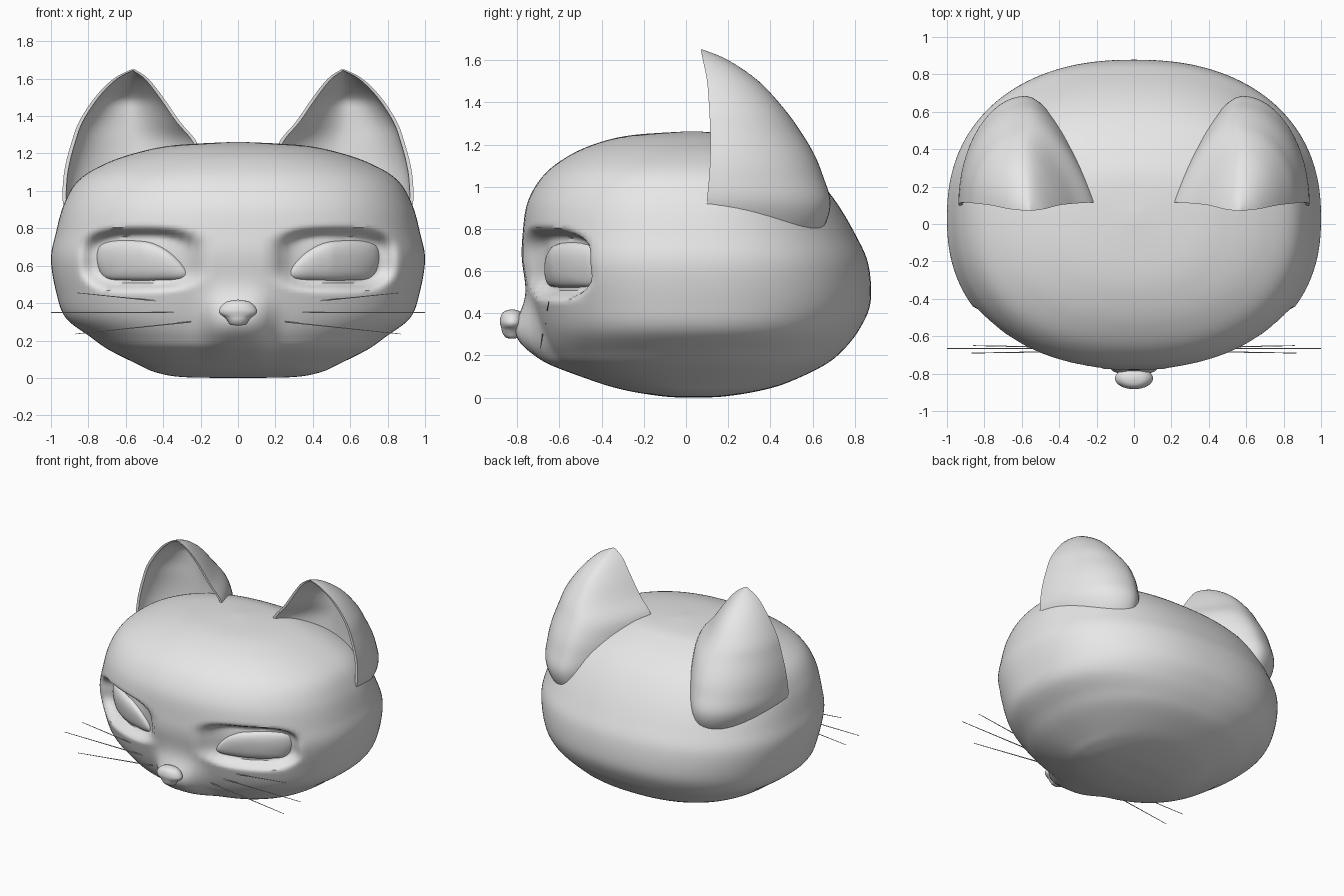
import bpy, bmesh, math
from mathutils import Vector

cube = bpy.data.objects.get("Cube")
if cube:
    bpy.data.objects.remove(cube, do_unlink=True)

# One plain material for the whole model
grey = bpy.data.materials.new("light_grey")
grey.use_nodes = True
grey.diffuse_color = (0.8, 0.8, 0.8, 1)
grey.node_tree.nodes["Principled BSDF"].inputs["Base Color"].default_value = (0.8, 0.8, 0.8, 1)


def spline(points, steps, closed=False):
    """Smooth curve through points of any dimension."""
    n = len(points)
    pick = (lambda i: points[i % n]) if closed else (lambda i: points[min(max(i, 0), n - 1)])
    out = []
    for i in range(n if closed else n - 1):
        for k in range(steps):
            t = k / steps
            out.append([0.5 * (2 * b + (c - a) * t + (2 * a - 5 * b + 4 * c - d) * t * t
                               + (3 * b - a - 3 * c + d) * t ** 3)
                        for a, b, c, d in zip(pick(i - 1), pick(i), pick(i + 1), pick(i + 2))])
    if not closed:
        out.append(list(points[-1]))
    return out


def loft(name, rings, angle=50):
    """Skin a stack of closed rings, cap both ends and shade smooth."""
    bm = bmesh.new()
    rows = [[bm.verts.new(p) for p in ring] for ring in rings]
    for low, high in zip(rows, rows[1:]):
        for i in range(len(low)):
            j = (i + 1) % len(low)
            bm.faces.new((low[i], low[j], high[j], high[i]))
    bm.faces.new(rows[0])
    bm.faces.new(rows[-1])
    bmesh.ops.remove_doubles(bm, verts=bm.verts, dist=0.0004)
    bmesh.ops.recalc_face_normals(bm, faces=bm.faces)
    mesh = bpy.data.meshes.new(name)
    bm.to_mesh(mesh)
    bm.free()
    obj = bpy.data.objects.new(name, mesh)
    bpy.context.collection.objects.link(obj)
    mesh.materials.append(grey)
    bpy.ops.object.select_all(action='DESELECT')
    obj.select_set(True)
    bpy.context.view_layer.objects.active = obj
    bpy.ops.object.shade_smooth_by_angle(angle=math.radians(angle))


# Head profile: height, half width, front y, back y
PROFILE = [(0, .02, 0, .06), (.005, .3, -.1, .18), (.03, .44, -.26, .34), (.07, .53, -.4, .48),
           (.15, .69, -.58, .65), (.22, .79, -.645, .74), (.32, .92, -.69, .82),
           (.45, .97, -.73, .875), (.63, 1, -.775, .865), (.77, .975, -.775, .805),
           (.93, .93, -.75, .71), (1.06, .85, -.67, .6), (1.15, .70, -.55, .48),
           (1.21, .52, -.41, .36), (1.245, .33, -.25, .25), (1.262, .02, 0, .06)]
LEVELS = spline(PROFILE, 9)
MID, POWER = 0.03, 2.3


def face_y(x, z):
    """Front of the head before any sculpting."""
    for a, b in zip(LEVELS, LEVELS[1:]):
        if a[0] <= z <= b[0]:
            t = (z - a[0]) / max(b[0] - a[0], 1e-6)
            w, yf = a[1] + (b[1] - a[1]) * t, a[2] + (b[2] - a[2]) * t
            return MID + (yf - MID) * max(1 - abs(x / w) ** POWER, 0) ** (1 / POWER)
    return 0


def outer_depth(x):
    """Extra recess towards the outer eye corner."""
    return .14 * max(abs(x) - .5, 0)


def sculpt(x, y, z):
    """Eye sockets, lower lid creases and muzzle."""
    if y < 0:
        r = (abs((abs(x) - .515) / .35) ** 3 + abs((z - .635) / .18) ** 3) ** (1 / 3)
        f = min(max((1 - r) / .35, 0), 1)
        y += (.095 + outer_depth(x)) * f * f * (3 - 2 * f)
        y += .015 * math.exp(-((abs(x) - .68) / .09) ** 2 - ((z - .49) / .025) ** 2)
        y -= .125 * math.exp(-(x / .17) ** 4 - ((z - .29) / .15) ** 2)
    return x, y, z


SEGMENTS = 144
rings = []
for z, w, yf, yb in LEVELS:
    ring = []
    for i in range(SEGMENTS):
        a = 2 * math.pi * i / SEGMENTS
        c, s = math.cos(a), math.sin(a)
        x = w * math.copysign(abs(c) ** (2 / POWER), c)
        depth = (yb - MID) if s > 0 else (MID - yf)
        ring.append(sculpt(x, MID + depth * math.copysign(abs(s) ** (2 / POWER), s), z))
    rings.append(ring)
loft("head", rings)

# Ear levels: height, inner x, outer x, rim y, back y
EAR = [(.7, .3, .82, .1, .58), (.82, .26, .89, .1, .66), (.93, .22, .935, .1, .685),
       (1.05, .2, .935, .11, .65), (1.15, .2, .92, .115, .61), (1.26, .22, .89, .115, .545),
       (1.37, .31, .85, .11, .465), (1.5, .4, .765, .1, .345),
       (1.6, .48, .665, .08, .2), (1.65, .553, .567, .07, .08)]


def ear(name, side):
    """Hollow shell, open to the front: flat inner flank, round outer flank."""
    rings = []
    for z, xi, xo, yf, yb in spline(EAR, 5):
        c, h, d = (xi + xo) / 2, (xo - xi) / 2, yb - yf
        hollow = max(min(d - .03, .23), d * .1)
        ring = []
        for half, depth, order in ((h, d, range(33)),
                                   (max(h - .02, h * .1), hollow, range(32, -1, -1))):
            for k in order:
                u = -math.cos(math.pi * k / 32)
                bulge = (1 - abs(u) ** 1.7) ** .9 if u < 0 else (1 - u ** 2) ** .5
                ring.append((side * (c + half * u), yf + depth * bulge, z))
        rings.append(ring)
    loft(name, rings, 40)


# Almond eye outline
EYE = [(.26, .55), (.29, .6), (.36, .67), (.45, .72), (.54, .735), (.66, .735), (.745, .71),
       (.765, .65), (.75, .58), (.71, .53), (.6, .52), (.4, .52), (.29, .525)]


def eye(name, side):
    """Shallow dome sitting in its socket."""
    outline, cx, cz = spline(EYE, 4, True), .53, .62
    rings = []
    for k in range(12):
        r = 1 - k / 11.5
        recess = .1 - .04 * (1 - r ** 4) ** .5
        ring = []
        for px, pz in outline:
            x, z = cx + (px - cx) * r, cz + (pz - cz) * r
            ring.append((side * x, face_y(x, z) + recess + outer_depth(x), z))
        rings.append(ring)
    back = [(x, y + .03, z) for x, y, z in rings[0]]
    loft(name, [back] + rings)


# Whiskers: root and tip
WHISKERS = {"upper": ((.37, -.66, .405), (.86, -.65, .455)),
            "middle": ((.31, -.665, .35), (1, -.665, .35)),
            "lower": ((.25, -.68, .3), (.87, -.69, .235))}


def whisker(name, root, tip, side):
    """Thin tapering hair."""
    rings = []
    for p, radius in ((Vector(root), .004), (Vector(tip), .002)):
        rings.append([(side * p.x, p.y + radius * math.cos(a), p.z + radius * math.sin(a))
                      for a in (math.tau * i / 6 for i in range(6))])
    loft(name, rings)


for label, side in (("left", 1), ("right", -1)):
    ear(label + "_ear", side)
    eye(label + "_eye", side)
    for row, (root, tip) in WHISKERS.items():
        whisker(f"{label}_{row}_whisker", root, tip, side)

# Nose: wide rounded top over a narrow base (height, half width, half depth)
NOSE = [(.28, .005, .01), (.285, .04, .03), (.305, .055, .045), (.325, .072, .05), (.34, .095, .054),
        (.36, .102, .058), (.39, .085, .052), (.41, .055, .035), (.418, .005, .005)]
rings = []
for z, w, d in spline(NOSE, 3):
    rings.append([(w * math.cos(a), -.825 + d * math.sin(a), z)
                  for a in (math.tau * i / 32 for i in range(32))])
loft("nose", rings)
